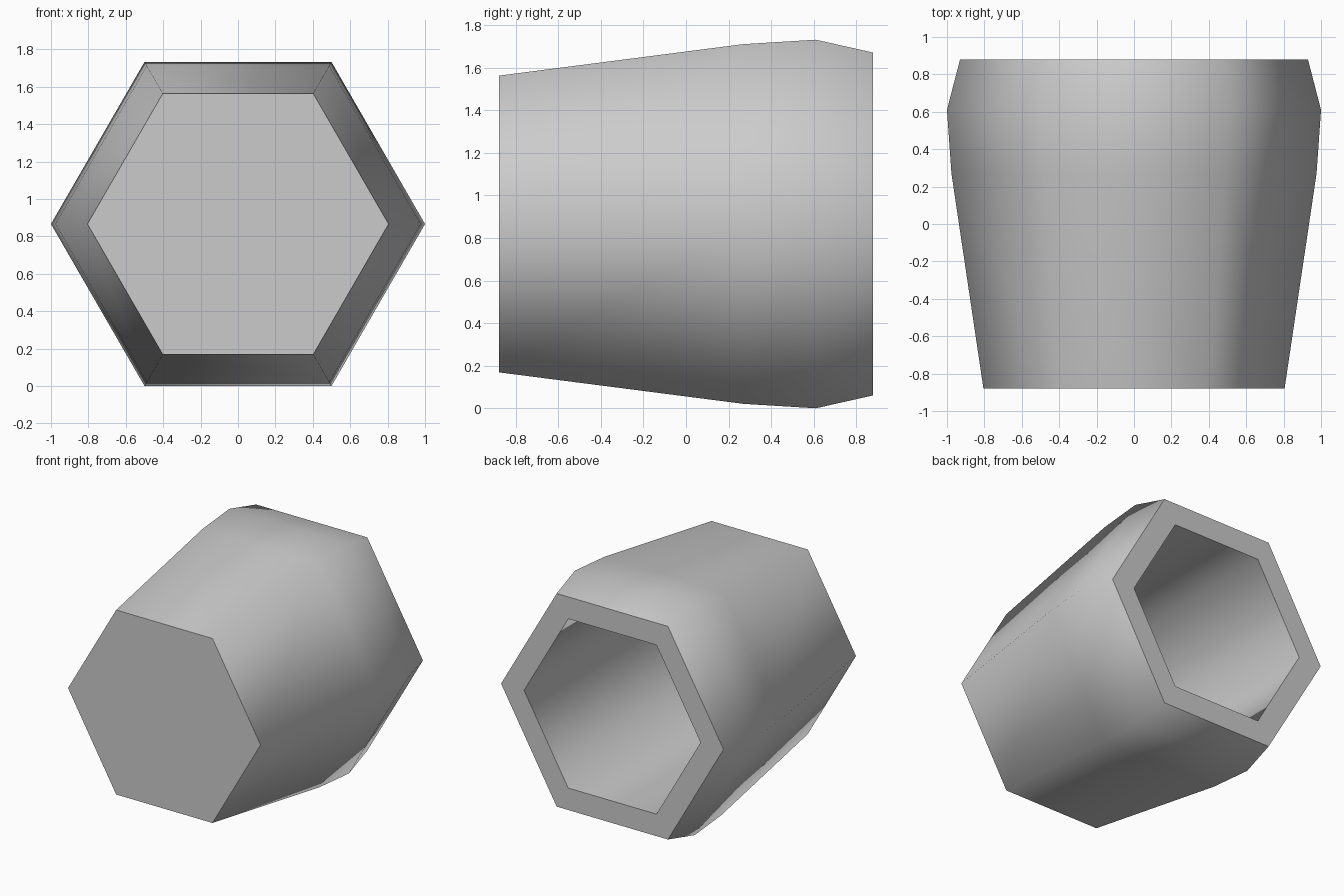
import bpy
import bmesh
from math import cos, sin, pi, radians

cube = bpy.data.objects.get("Cube")
if cube:
    bpy.data.objects.remove(cube, do_unlink=True)

SIDES = 6
CENTRE_Z = sin(pi / 3)

# Grey material
grey = bpy.data.materials.new("light grey")
grey.use_nodes = True
colour = (0.6, 0.6, 0.6, 1)
grey.diffuse_color = colour
grey.node_tree.nodes["Principled BSDF"].inputs["Base Color"].default_value = colour

# Section of the cup as (radius, y): outer wall to the rim, then the straight bore
profile = [
    (0.805, -0.88), (0.976, 0.27), (1.0, 0.61), (0.93, 0.88),
    (0.738, 0.88), (0.738, -0.7),
]


def add_ring(bm, radius, y):
    angles = [2 * pi * i / SIDES for i in range(SIDES)]
    return [bm.verts.new((radius * cos(a), y, CENTRE_Z + radius * sin(a))) for a in angles]


# Hexagonal cup lying on its side, open at the back
bm = bmesh.new()
rings = [add_ring(bm, r, y) for r, y in profile]
for a, b in zip(rings, rings[1:]):
    for i in range(SIDES):
        j = (i + 1) % SIDES
        bm.faces.new((a[i], a[j], b[j], b[i]))
bm.faces.new(rings[0])
bm.faces.new(rings[-1])
bmesh.ops.recalc_face_normals(bm, faces=bm.faces)

mesh = bpy.data.meshes.new("hexagonal_cup")
bm.to_mesh(mesh)
bm.free()
mesh.materials.append(grey)
cup = bpy.data.objects.new("hexagonal_cup", mesh)
bpy.context.collection.objects.link(cup)

# Soft walls, crisp base and rim
bpy.ops.object.select_all(action="DESELECT")
cup.select_set(True)
bpy.context.view_layer.objects.active = cup
bpy.ops.object.shade_smooth_by_angle(angle=radians(70))
